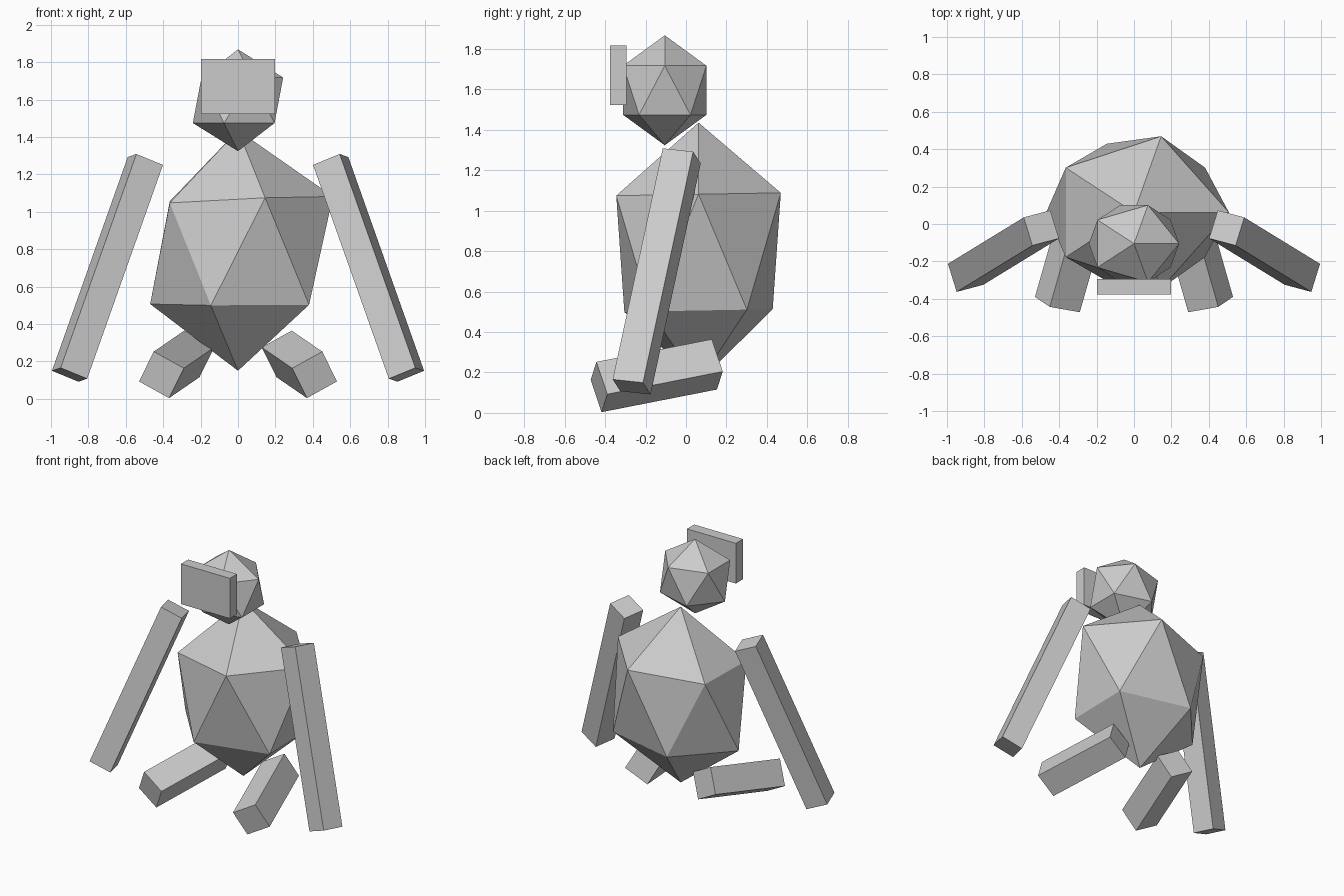
import bpy
import bmesh
from mathutils import Matrix, Vector

if "Cube" in bpy.data.objects:
    bpy.data.objects.remove(bpy.data.objects["Cube"], do_unlink=True)

grey = bpy.data.materials.new("plain grey")
grey.use_nodes = True
colour = (0.6, 0.6, 0.6, 1)
grey.diffuse_color = colour
grey.node_tree.nodes["Principled BSDF"].inputs["Base Color"].default_value = colour


def finish(name, bm):
    """Turn a bmesh into a flat-shaded grey object."""
    bmesh.ops.recalc_face_normals(bm, faces=bm.faces)
    mesh = bpy.data.meshes.new(name)
    bm.to_mesh(mesh)
    bm.free()
    mesh.materials.append(grey)
    obj = bpy.data.objects.new(name, mesh)
    bpy.context.collection.objects.link(obj)
    return obj


def gem(name, centre, radii):
    """Twenty-sided ball, scaled per axis."""
    bm = bmesh.new()
    bmesh.ops.create_icosphere(bm, subdivisions=1, radius=1)
    for v in bm.verts:
        v.co = Vector(c + r * p for c, r, p in zip(centre, radii, v.co))
    return finish(name, bm)


def bar(name, centre, length_axis, side_axis, width, side):
    """Square bar along length_axis, mirrored to the +x side when side is -1."""
    w = Vector(length_axis)
    d = w.normalized()
    u = Vector(side_axis)
    u = (u - d * u.dot(d)).normalized() * width
    v = d.cross(u)
    m = Matrix((u, v, w)).transposed().to_4x4()
    m.translation = centre
    bm = bmesh.new()
    bmesh.ops.create_cube(bm, size=1, matrix=Matrix.Diagonal((side, 1, 1, 1)) @ m)
    return finish(name, bm)


# Body: slightly irregular gem, wider at its left shoulder
body = gem("body", (0, 0.062, 0.793), (0.525, 0.455, 0.643))
for v in body.data.vertices:
    x, y, z = v.co
    if abs(x) > 0.01:
        v.co.z += 0.018 * y
        if abs(y - 0.062) > 0.3:  # front and back corners
            v.co.y += (0.02 if z > 0.8 else -0.02) * (1 if y > 0 else -1)
        if z > 0.8:
            if x > 0.4:
                v.co.x += 0.038
            elif x < -0.3:
                v.co.z -= 0.03
                v.co.x += 0.015

# Head and the flat face plate in front of it
gem("head", (0, -0.105, 1.596), (0.27, 0.242, 0.272))
bar("face_plate", (0, -0.335, 1.67), (0.396, 0, 0), (0, 0, 1), 0.294, 1)
plate = bpy.data.objects["face_plate"]
for v in plate.data.vertices:
    v.co.y = -0.377 if v.co.y < -0.335 else -0.294

# Arms hang outward and forward, legs splay forward on the ground
for label, side in (("right", 1), ("left", -1)):
    bar(label + "_arm", (-0.698, -0.145, 0.7), (-0.405, -0.248, -1.143),
        (0.045, -0.149, 0.013), 0.158, side)
    bar(label + "_leg", (-0.328, -0.145, 0.184), (0.163, 0.571, 0.112),
        (-0.08, 0.049, -0.16), 0.186, side)
